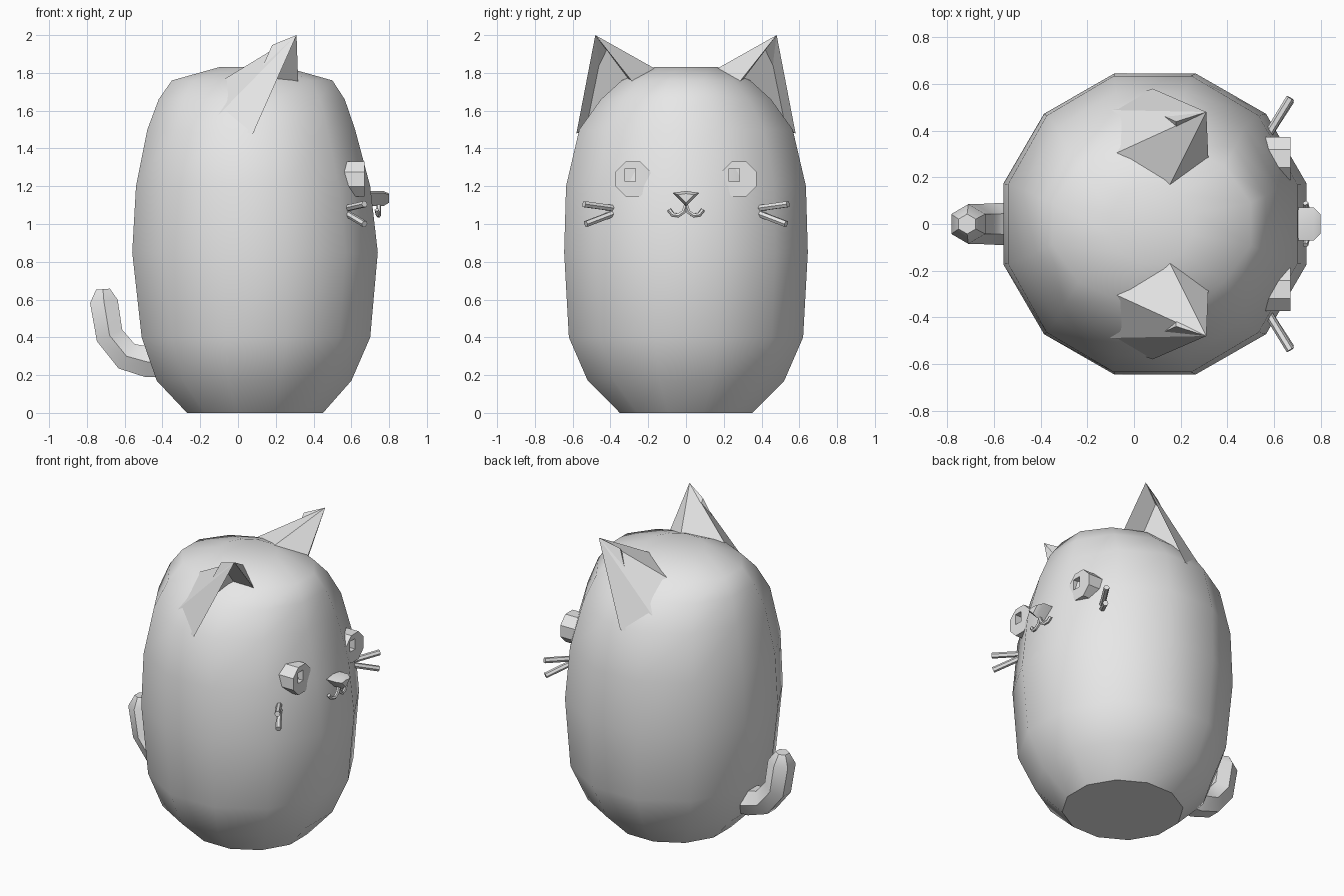
import bpy, bmesh
from math import cos, sin, pi, radians
from mathutils import Vector

cube = bpy.data.objects.get("Cube")
if cube:
    bpy.data.objects.remove(cube, do_unlink=True)

GREY = (0.8, 0.8, 0.8, 1)
mat = bpy.data.materials.new("plain grey")
mat.use_nodes = True
mat.diffuse_color = GREY
mat.node_tree.nodes["Principled BSDF"].inputs["Base Color"].default_value = GREY


def finish(obj, angle=40):
    obj.data.materials.clear()
    obj.data.materials.append(mat)
    bpy.ops.object.select_all(action='DESELECT')
    obj.select_set(True)
    bpy.context.view_layer.objects.active = obj
    bpy.ops.object.shade_smooth_by_angle(angle=radians(angle))


def from_bmesh(name, bm, angle=40):
    bmesh.ops.recalc_face_normals(bm, faces=bm.faces)
    me = bpy.data.meshes.new(name)
    bm.to_mesh(me)
    bm.free()
    obj = bpy.data.objects.new(name, me)
    bpy.context.collection.objects.link(obj)
    finish(obj, angle)
    return obj


def tube(name, points, radius, taper=None, resolution=1):
    """Capped tube along a path, turned into a mesh."""
    cu = bpy.data.curves.new(name, 'CURVE')
    cu.dimensions = '3D'
    cu.bevel_depth = radius
    cu.bevel_resolution = resolution
    cu.use_fill_caps = True
    sp = cu.splines.new('POLY')
    sp.points.add(len(points) - 1)
    for i, p in enumerate(points):
        sp.points[i].co = (*p, 1)
        sp.points[i].radius = taper[i] if taper else 1
    obj = bpy.data.objects.new(name, cu)
    bpy.context.collection.objects.link(obj)
    bpy.ops.object.select_all(action='DESELECT')
    obj.select_set(True)
    bpy.context.view_layer.objects.active = obj
    bpy.ops.object.convert(target='MESH')
    finish(bpy.context.view_layer.objects.active)


def loft(name, rings, angle=40):
    """Skin between rings of points and cap both ends."""
    bm = bmesh.new()
    loops = [[bm.verts.new(p) for p in r] for r in rings]
    n = len(loops[0])
    for a, b in zip(loops, loops[1:]):
        for i in range(n):
            j = (i + 1) % n
            bm.faces.new((a[i], a[j], b[j], b[i]))
    bm.faces.new(loops[0])
    bm.faces.new(loops[-1])
    return from_bmesh(name, bm, angle)


# Body: height, back x, front x, half width
PROFILE = [(0, -.27, .45, .35), (.17, -.43, .6, .52), (.4, -.51, .7, .62),
           (.85, -.56, .74, .645), (1.2, -.54, .7, .635), (1.5, -.48, .62, .565),
           (1.66, -.42, .565, .45), (1.76, -.35, .5, .34), (1.83, -.1, .25, .17)]
SIDES = 12
rings = []
for z, back, front, half in PROFILE:
    ring = []
    for i in range(SIDES):
        a = 2 * pi * (i + .5) / SIDES
        k = 1 / cos(pi / SIDES)
        ring.append(((back + front) / 2 + (front - back) / 2 * k * cos(a),
                     half * k * sin(a), z))
    rings.append(ring)
loft("body", rings)

# Tail
tube("tail", [(-.38, 0, .27), (-.48, 0, .27), (-.59, 0, .3), (-.68, 0, .41),
              (-.71, 0, .59), (-.715, 0, .655)],
     .085, [1.1, 1.1, 1.05, 1, 1, .5])

for side, word in ((1, "left"), (-1, "right")):
    # Ear: a leaning pyramid with a hollow front
    bm = bmesh.new()
    tip = bm.verts.new((.31, side * .48, 2))
    base = [bm.verts.new((x, side * y, z)) for x, y, z in
            [(.08, .58, 1.48), (.32, .25, 1.71), (.15, .16, 1.82),
             (-.15, .27, 1.72), (-.18, .49, 1.5)]]
    faces = [bm.faces.new((base[i], base[(i + 1) % 5], tip)) for i in range(5)]
    bm.faces.new(base)
    bmesh.ops.recalc_face_normals(bm, faces=bm.faces)
    bmesh.ops.inset_region(bm, faces=[faces[0]], thickness=.045)
    for v in faces[0].verts:
        v.co += Vector((-.12, -side * .03, -.01))
    from_bmesh(f"{word}_ear", bm, 30)

    # Eye: octagonal drum with a small square recess
    bm = bmesh.new()

    def octagon(x, r):
        return [bm.verts.new((x, side * .28 + r * cos(pi * (i + .5) / 4),
                              1.238 + r * sin(pi * (i + .5) / 4))) for i in range(8)]
    rear, front = octagon(.52, .1), octagon(.67, .1)
    for i in range(8):
        j = (i + 1) % 8
        bm.faces.new((rear[i], rear[j], front[j], front[i]))
    bm.faces.new(rear)
    cy, cz = side * .275 - .02, 1.26
    square = [bm.verts.new((.67, cy + .027 * a, cz + .035 * b))
              for a, b in ((1, 1), (-1, 1), (-1, -1), (1, -1))]
    deep = [bm.verts.new(v.co - Vector((.05, 0, 0))) for v in square]
    for i in range(4):
        j = (i + 1) % 4
        o = 2 * i
        bm.faces.new((square[i], square[j], deep[j], deep[i]))
        bm.faces.new((front[o], front[o + 1], square[i]))
        bm.faces.new((front[o + 1], front[(o + 2) % 8], square[j], square[i]))
    bm.faces.new(deep)
    from_bmesh(f"{word}_eye", bm, 30)

    # Whiskers
    tube(f"{word}_upper_whisker", [(.56, side * .36, 1.08), (.67, side * .54, 1.105)], .018)
    tube(f"{word}_lower_whisker", [(.56, side * .36, 1.065), (.67, side * .53, 1.0)], .018)

    # Half of the curled mouth
    tube(f"{word}_mouth", [(.745, 0, 1.1), (.745, side * .012, 1.065),
                           (.745, side * .04, 1.045), (.74, side * .07, 1.05),
                           (.735, side * .09, 1.075)], .012)

# Nose: wedge with a triangular face
loft("nose", [[(x, y * s, 1.14 + z * s) for y, z in ((-.07, .025), (0, .035), (.07, .025), (0, -.045))]
              for x, s in ((.66, 1), (.77, 1), (.8, .6))], 30)
